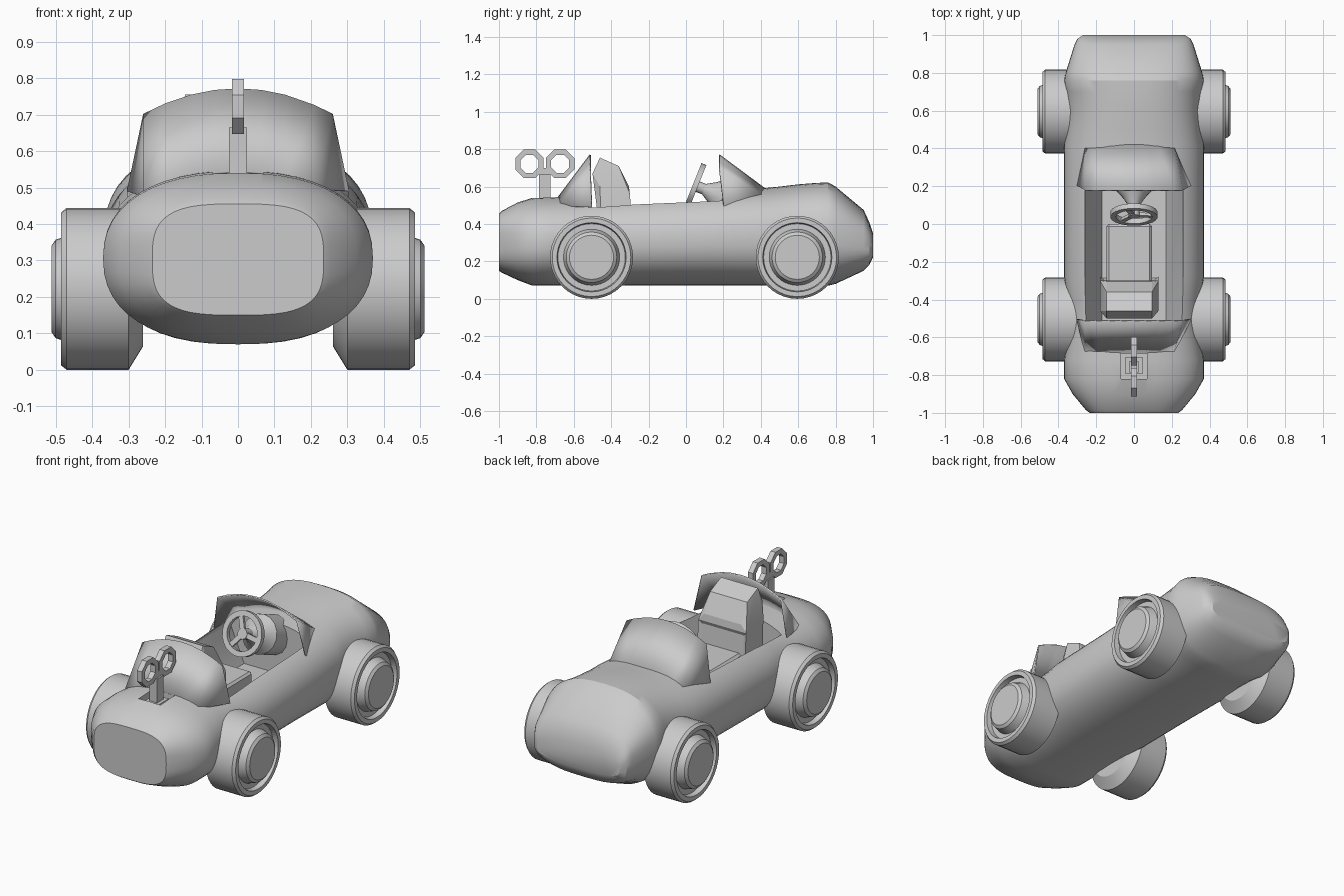
import bpy, bmesh, math
from mathutils import Matrix, Vector

if "Cube" in bpy.data.objects:
    bpy.data.objects.remove(bpy.data.objects["Cube"], do_unlink=True)

GREY = (0.6, 0.6, 0.6, 1)
grey = bpy.data.materials.new("plain grey")
grey.use_nodes = True
grey.diffuse_color = GREY
next(n for n in grey.node_tree.nodes if n.type == 'BSDF_PRINCIPLED').inputs["Base Color"].default_value = GREY


def finish(bm, name, angle=30, matrix=None):
    """Turn a bmesh into a shaded object."""
    if matrix:
        bm.transform(matrix)
    bmesh.ops.recalc_face_normals(bm, faces=bm.faces)
    mesh = bpy.data.meshes.new(name)
    bm.to_mesh(mesh)
    bm.free()
    mesh.materials.append(grey)
    ob = bpy.data.objects.new(name, mesh)
    bpy.context.collection.objects.link(ob)
    bpy.ops.object.select_all(action='DESELECT')
    ob.select_set(True)
    bpy.context.view_layer.objects.active = ob
    bpy.ops.object.shade_smooth_by_angle(angle=math.radians(angle))
    return ob


def box(name, lo, hi, bevel=0, matrix=None):
    bm = bmesh.new()
    lo, hi = Vector(lo), Vector(hi)
    bmesh.ops.create_cube(bm, size=1, matrix=Matrix.Translation((lo + hi) / 2) @ Matrix.Diagonal((*(hi - lo), 1)))
    if bevel:
        bmesh.ops.bevel(bm, geom=bm.edges[:], offset=bevel, segments=1, affect='EDGES')
    return finish(bm, name, matrix=matrix)


def lathe(name, profile, segments, matrix, closed=False):
    """Revolve (x, radius) points about the x axis."""
    bm = bmesh.new()
    vs = [bm.verts.new((x, 0, r)) for x, r in profile]
    for a, b in zip(vs, vs[1:] + vs[:1] if closed else vs[1:]):
        bm.edges.new((a, b))
    bmesh.ops.spin(bm, geom=bm.verts[:] + bm.edges[:], cent=(0, 0, 0), axis=(1, 0, 0),
                   angle=math.tau, steps=segments)
    bmesh.ops.remove_doubles(bm, verts=bm.verts, dist=0.0005)
    return finish(bm, name, matrix=matrix)


def hull(name, points):
    bm = bmesh.new()
    for p in points:
        bm.verts.new(p)
    bmesh.ops.convex_hull(bm, input=bm.verts[:])
    bmesh.ops.dissolve_limit(bm, angle_limit=0.02, verts=bm.verts[:], edges=bm.edges[:])
    return bm


def cut(ob, cutter):
    cutter.hide_render = True
    mod = ob.modifiers.new("cut", 'BOOLEAN')
    mod.operation = 'DIFFERENCE'
    mod.solver = 'EXACT'
    mod.object = cutter
    bpy.context.view_layer.objects.active = ob
    bpy.ops.object.modifier_apply(modifier=mod.name)
    bpy.data.objects.remove(cutter, do_unlink=True)


# Body shell: y, half width, bottom, top, squareness
stations = [(-1.0, .235, .15, .455, 3.2), (-.985, .255, .14, .47, 3), (-.9, .325, .1, .515, 2.5),
            (-.82, .37, .07, .54, 2.3), (-.72, .37, .07, .545, 2.3), (-.6, .352, .07, .548, 2.3),
            (-.5, .346, .07, .55, 2.3), (-.4, .352, .07, .555, 2.3), (-.28, .37, .07, .56, 2.3),
            (.1, .37, .07, .578, 2.3), (.42, .37, .07, .592, 2.4), (.5, .358, .07, .6, 2.4),
            (.6, .352, .07, .612, 2.4), (.7, .36, .07, .62, 2.4), (.76, .37, .07, .622, 2.5),
            (.8, .362, .08, .6, 2.6), (.95, .315, .15, .475, 3), (.98, .3, .18, .41, 3.2),
            (1.0, .27, .22, .35, 3.4)]
RING = 48


def power(v, n):
    return math.copysign(abs(v) ** (2 / n), v)


bm = bmesh.new()
rings = []
for y, w, lo, hi, n in stations:
    angles = [math.tau * i / RING for i in range(RING)]
    rings.append([bm.verts.new((w * power(math.cos(a), n), y, (lo + hi) / 2 + (hi - lo) / 2 * power(math.sin(a), n)))
                  for a in angles])
for r, s in zip(rings, rings[1:]):
    for i in range(RING):
        j = (i + 1) % RING
        bm.faces.new((r[i], r[j], s[j], s[i]))
bm.faces.new(rings[0])
bm.faces.new(rings[-1])
body = finish(bm, "body")

# Cockpit opening with sloping side walls, and the key socket
cockpit = hull("cockpit", [(s * x, y, z) for s in (-1, 1) for y in (-.52, .3)
                           for x, z in ((.17, .29), (.26, .5), (.26, .9))])
cut(body, finish(cockpit, "cockpit_cutter"))
cut(body, box("socket_cutter", (-.07, -.82, .49), (.07, -.68, .7)))
bpy.context.view_layer.objects.active = body
body.select_set(True)
bpy.ops.object.shade_smooth_by_angle(angle=math.radians(30))


# Curved screens with folded side wings
def screen(name, base_y, base_z, top_y, tip_y, tip_z):
    bm = bmesh.new()
    xs = [-.26, -.2, -.13, -.065, 0, .065, .13, .21]

    def point(x, y, z):
        return bm.verts.new((x, y, z - .07 * (x / .26) ** 2))
    low = [point(x, base_y, base_z) for x in xs]
    top = [point(x, top_y, .772) for x in xs]
    for i in range(len(xs) - 1):
        bm.faces.new((low[i], low[i + 1], top[i + 1], top[i]))
    corner = point(.26, top_y, .772)
    left_tip, right_tip = [bm.verts.new((x, tip_y, tip_z)) for x in (.305, -.305)]
    bm.faces.new((low[-1], corner, top[-1]))
    bm.faces.new((low[-1], left_tip, corner))
    bm.faces.new((low[0], top[0], right_tip))
    ob = finish(bm, name, 20)
    mod = ob.modifiers.new("thickness", 'SOLIDIFY')
    mod.thickness = 0.008


screen("windscreen", .425, .59, .18, .205, .48)
screen("rear_fairing", -.685, .545, -.515, -.505, .49)

# Wheels: tyre, recessed rim and raised hub
tyre = [(-.11, 0), (-.11, .157), (-.07, .222), (.1, .222), (.115, .21), (.115, .185), (.085, .18),
        (.085, .15), (.115, .14), (.13, .135), (.142, .118), (.142, 0)]
for end, y in (("rear", -.505), ("front", .595)):
    for side, turn in (("left", 0), ("right", math.pi)):
        x = .37 if turn == 0 else -.37
        lathe(f"{end}_{side}_wheel", tyre, 40, Matrix.Translation((x, y, .222)) @ Matrix.Rotation(turn, 4, 'Z'))

# Seat
box("seat_cushion", (-.145, -.33, .28), (.095, 0, .43), .012)
back = [(x, y, z) for x in (-.18, .13) for y, z in ((-.45, .28), (-.28, .28), (-.3, .56), (-.46, .6))]
back += [(x, y, z) for x in (-.145, .095) for y, z in ((-.305, .6), (-.36, .71), (-.46, .755), (-.5, .67))]
bm = hull("seat_back", back)
bm.normal_update()
panel = max(bm.faces, key=lambda f: f.normal.y * f.calc_area())
bmesh.ops.inset_region(bm, faces=[panel], thickness=.03, depth=-.012)
finish(bm, "seat_back", 15)

# Steering wheel, spokes and column
axis = Vector((0, -.93, .37)).normalized()
tilt = Matrix.Translation((0, .05, .605)) @ Vector((1, 0, 0)).rotation_difference(axis).to_matrix().to_4x4()
lathe("steering_rim", [(-.014, .095), (-.014, .125), (.014, .125), (.014, .095)], 24, tilt, True)
for k in range(3):
    turn = Matrix.Rotation(math.tau * k / 3, 4, 'X')
    box(f"steering_spoke_{k + 1}", (-.008, -.014, .0), (.008, .014, .1), 0, tilt @ turn)
lathe("steering_column", [(.012, 0), (.012, .03), (-.05, .03), (-.1, .06), (-.16, .11), (-.3, .11), (-.3, 0)], 16, tilt)

# Wind-up key
box("key_plinth", (-.045, -.795, .47), (.045, -.705, .525))
box("key_stem", (-.025, -.785, .48), (.025, -.725, .665))
for name, y, lean in (("rear", -.837, 1), ("front", -.673, -1)):
    shape = Matrix.Rotation(lean * math.radians(22.5), 4, 'X')
    lathe(f"key_{name}_loop", [(-.016, .052), (-.016, .082), (.016, .082), (.016, .052)], 8,
          Matrix.Translation((0, y, .722)) @ shape, True)
box("key_bridge", (-.016, -.785, .64), (.016, -.725, .7))
